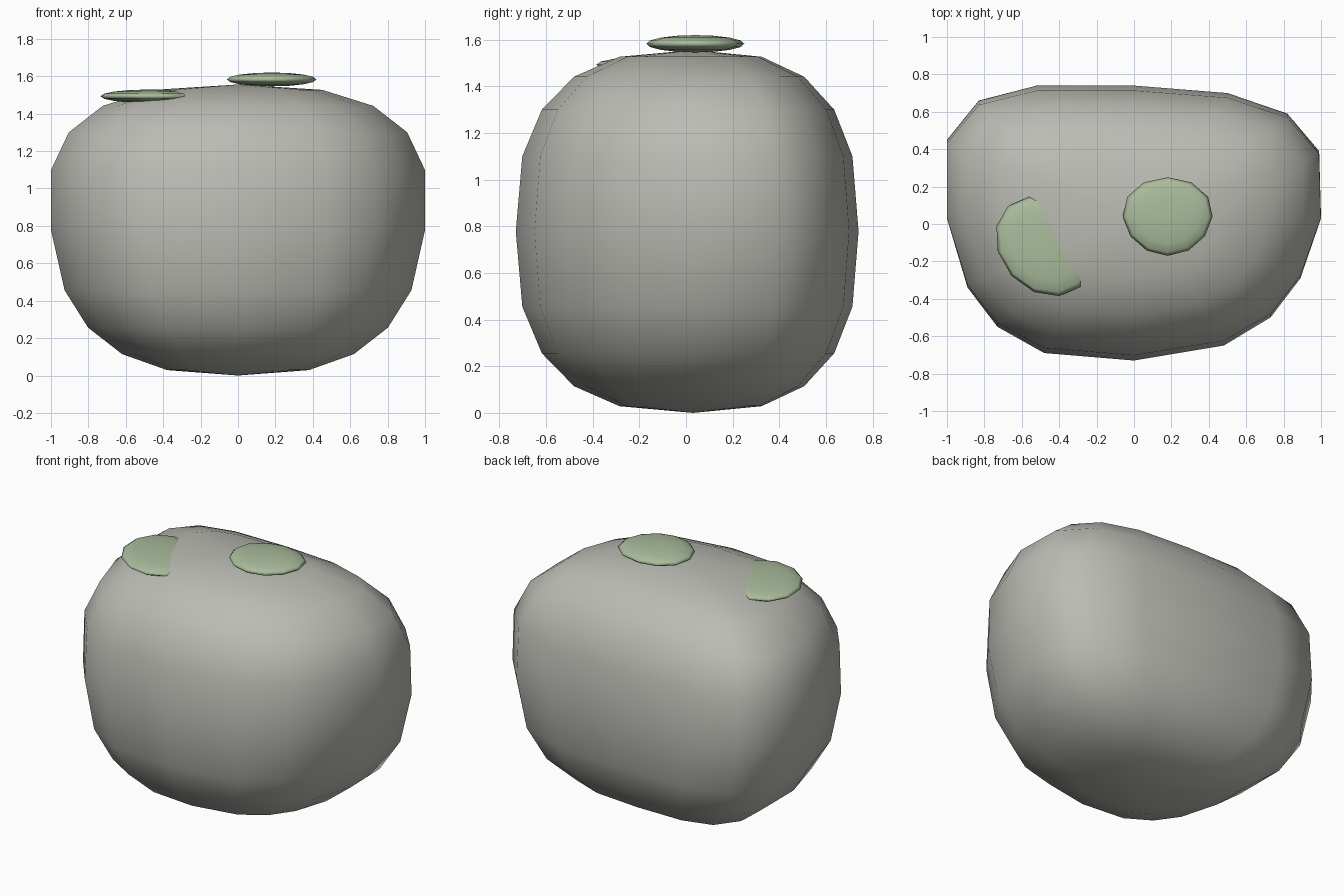
import bpy, bmesh, math
from math import sin, cos, pi, radians

if "Cube" in bpy.data.objects:
    bpy.data.objects.remove(bpy.data.objects["Cube"])


def spow(v, p):
    return math.copysign(abs(v) ** p, v)


def material(name, rgb):
    m = bpy.data.materials.new(name)
    m.diffuse_color = (*rgb, 1)
    m.use_nodes = True
    m.node_tree.nodes["Principled BSDF"].inputs["Base Color"].default_value = m.diffuse_color
    return m


def lump(name, segs, rings, place, mat):
    """Sphere grid whose points are set by place(segment, sin, cos of the ring)."""
    bm = bmesh.new()
    rows = []
    for r in range(1, rings):
        a = pi * r / rings
        rows.append([bm.verts.new(place(s, sin(a), cos(a))) for s in range(segs)])
    top, bottom = bm.verts.new(place(0, 0, 1)), bm.verts.new(place(0, 0, -1))
    for s in range(segs):
        t = (s + 1) % segs
        bm.faces.new((top, rows[0][s], rows[0][t]))
        bm.faces.new((bottom, rows[-1][t], rows[-1][s]))
        for a, b in zip(rows, rows[1:]):
            bm.faces.new((a[s], b[s], b[t], a[t]))
    for f in bm.faces:
        f.smooth = True
    me = bpy.data.meshes.new(name)
    bm.to_mesh(me)
    bm.free()
    ob = bpy.data.objects.new(name, me)
    bpy.context.collection.objects.link(ob)
    me.materials.append(mat)
    return ob


stone = material("stone", (0.50, 0.50, 0.46))
moss = material("moss", (0.40, 0.50, 0.33))

# Rock: boxy rounded boulder with an uneven plan, widening towards the top
PLAN = [(1, .03), (.99, .39), (.82, .59), (.5, .70), (0, .74), (-.52, .74),
        (-.83, .66), (-1, .45), (-1, .03), (-.89, -.34), (-.73, -.55),
        (-.48, -.69), (0, -.73), (.48, -.65), (.73, -.5), (.89, -.29)]


def rock_point(s, sn, cs):
    x, y = PLAN[s]
    k, h = spow(sn, .75), spow(cs, .75)
    return (x * k * (1 + .09 * h), .03 + (y - .03) * k, .778 + .778 * h)


lump("rock", 16, 10, rock_point, stone)


# Moss: thin cushions resting on the top
def moss_patch(name, centre, rx, ry, rz, turn, widen):
    def point(s, sn, cs):
        a = 2 * pi * s / 12
        return (rx * sn * cos(a) * (1 + widen * sn * sin(a)), ry * sn * sin(a), rz * cs)
    ob = lump(name, 12, 8, point, moss)
    ob.location = centre
    ob.rotation_euler.z = radians(turn)


moss_patch("moss_patch_centre", (.18, .04, 1.583), .24, .21, .037, 0, .08)
moss_patch("moss_patch_left", (-.48, -.12, 1.493), .29, .235, .036, -48, 0)
